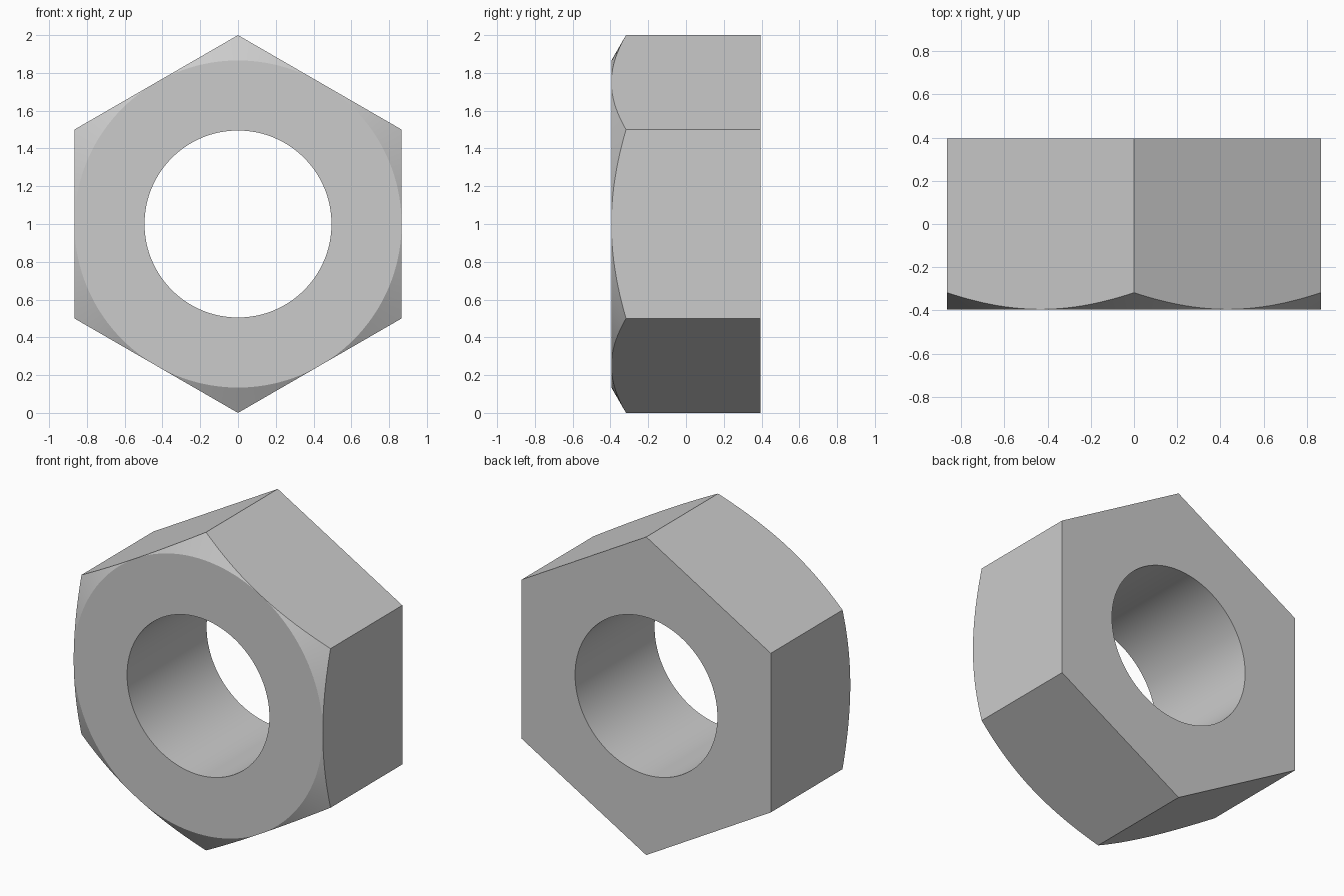
import bpy, bmesh
from math import cos, sin, pi, radians, tan

if "Cube" in bpy.data.objects:
    bpy.data.objects.remove(bpy.data.objects["Cube"])

N = 144                      # segments around, multiple of 12
HALF = 0.395                 # half thickness
FLAT = cos(pi / 6)           # centre to flat, corner radius is 1
BORE = 0.495

bm = bmesh.new()


def ring(profile):
    """Loop of verts around the y axis; profile(angle) gives (radius, y)."""
    verts = []
    for i in range(N):
        a = 2 * pi * i / N
        r, y = profile(a)
        verts.append(bm.verts.new((r * sin(a), y, 1 + r * cos(a))))
    return verts


def hex_radius(a):
    return FLAT / cos(a % (pi / 3) - pi / 6)


def chamfer_edge(a):
    # Hex wall cut by a 30 degree cone
    r = hex_radius(a)
    return r, -HALF + (r - FLAT) * tan(radians(30))


# Closed cross-section: bore, front face, chamfer, hex wall, back face
rings = [
    ring(lambda a: (BORE, -HALF)),
    ring(lambda a: (FLAT, -HALF)),
    ring(chamfer_edge),
    ring(lambda a: (hex_radius(a), HALF)),
    ring(lambda a: (BORE, HALF)),
]
for k, inner in enumerate(rings):
    outer = rings[(k + 1) % len(rings)]
    for i in range(N):
        j = (i + 1) % N
        bm.faces.new((inner[i], inner[j], outer[j], outer[i]))

# Chamfer vanishes at the middle of each flat
bmesh.ops.remove_doubles(bm, verts=bm.verts, dist=1e-5)
bmesh.ops.recalc_face_normals(bm, faces=bm.faces)

mesh = bpy.data.meshes.new("hex_nut")
bm.to_mesh(mesh)
bm.free()
nut = bpy.data.objects.new("hex_nut", mesh)
bpy.context.collection.objects.link(nut)

# Smooth bore and chamfer, crisp edges elsewhere
bpy.context.view_layer.objects.active = nut
nut.select_set(True)
bpy.ops.object.shade_smooth_by_angle(angle=radians(20))
